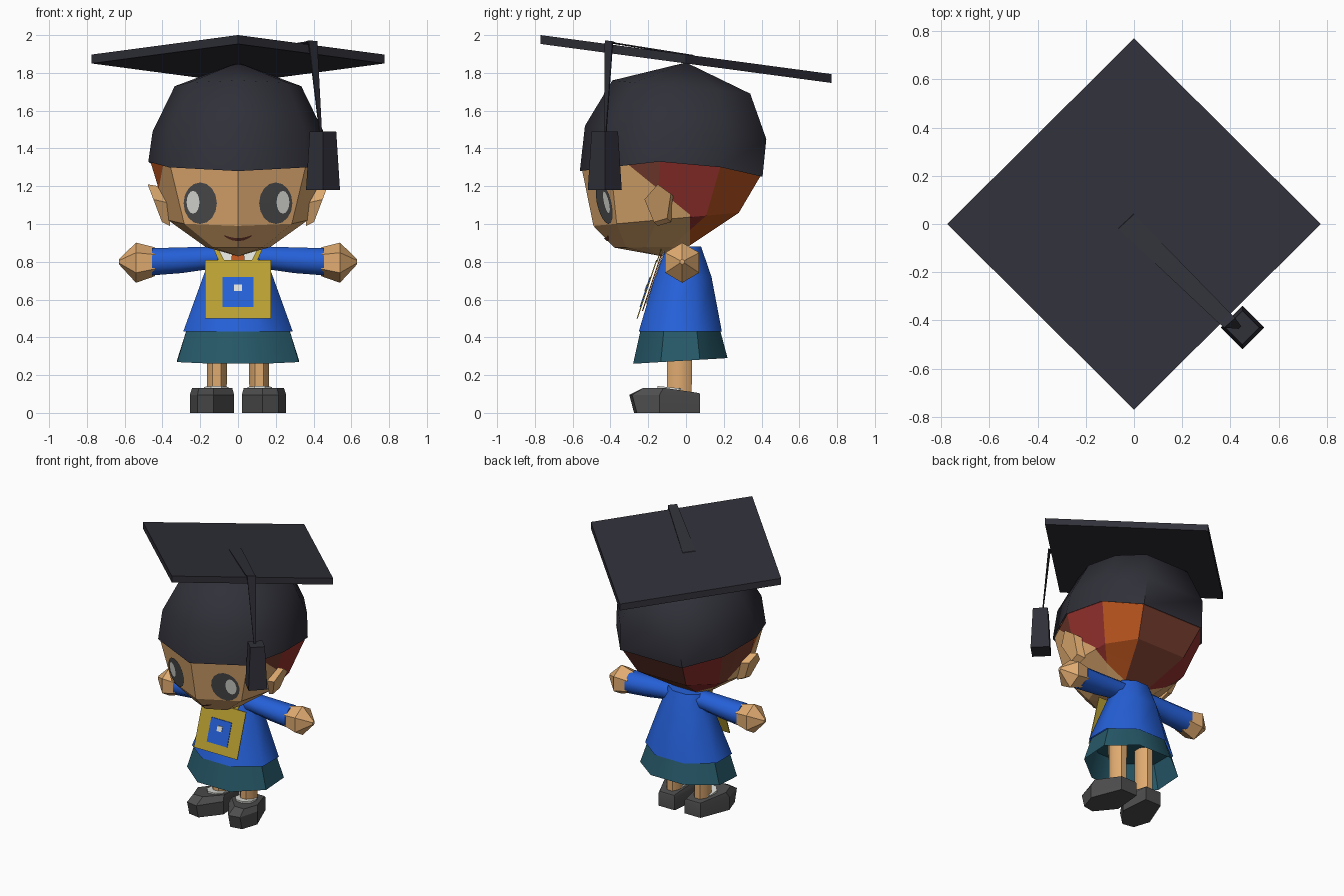
import bpy, bmesh, math
from mathutils import Vector
from mathutils.bvhtree import BVHTree

if "Cube" in bpy.data.objects:
    bpy.data.objects.remove(bpy.data.objects["Cube"])

COLOURS = {
    "skin": (225, 172, 113), "cap_black": (48, 48, 57), "hair_red": (150, 50, 46),
    "hair_orange": (186, 84, 30), "hair_brown": (120, 62, 48), "shirt_blue": (37, 96, 216),
    "skirt_teal": (38, 88, 104), "badge_gold": (186, 160, 50), "shoe_grey": (78, 78, 78),
    "white": (225, 225, 220)}
NAMES = list(COLOURS)
MATS = {}
for n, rgb in COLOURS.items():
    MATS[n] = bpy.data.materials.new(n)
    MATS[n].diffuse_color = [((c / 255 + .055) / 1.055) ** 2.4 for c in rgb] + [1]


def finish(name, bm, mats, smooth=0, fix=True):
    if fix:
        bmesh.ops.recalc_face_normals(bm, faces=bm.faces)
    me = bpy.data.meshes.new(name)
    bm.to_mesh(me)
    bm.free()
    ob = bpy.data.objects.new(name, me)
    bpy.context.collection.objects.link(ob)
    for m in mats:
        me.materials.append(MATS[m])
    if smooth:
        bpy.ops.object.select_all(action='DESELECT')
        ob.select_set(True)
        bpy.context.view_layer.objects.active = ob
        bpy.ops.object.shade_smooth_by_angle(angle=math.radians(smooth))
    return ob


def loft_bm(rings, start=True, end=True):
    """Skin rings of points; a one-point ring is a tip."""
    bm = bmesh.new()
    vs = [[bm.verts.new(p) for p in r] for r in rings]
    n = max(len(r) for r in rings)
    for a, b in zip(vs, vs[1:]):
        for j in range(n):
            k = (j + 1) % n
            f = []
            for v in (a[j % len(a)], a[k % len(a)], b[k % len(b)], b[j % len(b)]):
                if v not in f:
                    f.append(v)
            bm.faces.new(f).material_index = j
    if start and len(vs[0]) > 2:
        bm.faces.new(vs[0][::-1])
    if end and len(vs[-1]) > 2:
        bm.faces.new(vs[-1])
    return bm


def loft(name, rings, mat, smooth=0, start=True, end=True):
    bm = loft_bm(rings, start, end)
    for f in bm.faces:
        f.material_index = 0
    return finish(name, bm, [mat], smooth)


def ring(c, rx, ry, n=8, axis='z'):
    """Flat-sided ring with given half extents, across z or x."""
    pts = []
    for i in range(n):
        a = math.tau * (i + .5) / n
        u, v = [t / math.cos(math.pi / n) for t in (rx * math.cos(a), ry * math.sin(a))]
        pts.append(Vector(c) + Vector((u, v, 0) if axis == 'z' else (0, u, v)))
    return pts


def plate(name, pts, mat, thick=.006):
    """Thin plate through the points, thickened toward the back."""
    back = [Vector(p) + Vector((0, thick, 0)) for p in pts]
    return loft(name, [pts, back], mat)


# Nine-sided head section, from the front round the right side and back
HALF = [(0, -1), (.77, -.68), (1, -.13), (.92, .55), (.53, 1)]
SECTION = HALF + [(-x, y) for x, y in HALF[:0:-1]]
RIM = [1.28, 1.30, 1.33, 1.30, 1.25]
RIM += RIM[:0:-1]


def head_ring(hw, yf, yb, zf=0, zb=0, zs=None):
    out = []
    for i, (u, v) in enumerate(SECTION):
        t = (v + 1) / 2
        out.append((u * hw, yf + (yb - yf) * t, zs[i] if zs else zf + (zb - zf) * t))
    return out


# Head: facets get hair colours, then the hairline is cut and the face made skin
bm = loft_bm([[(0, -.13, .83)], head_ring(.17, -.38, .01, .875, .88),
              head_ring(.37, -.49, .28, .99, 1.06),
              head_ring(.465, -.55, .395, zs=[z + .005 for z in RIM]),
              head_ring(.43, -.5, .37, 1.42, 1.38)])
hair = [0, 3, 1, 2, 3, 1, 3, 2, 0]
for f in bm.faces:
    f.material_index = hair[f.material_index]
line_co, line_no = Vector((0, .02, 1.05)), Vector((0, .26, .32))
for co, no in ((line_co, line_no), (line_co, Vector((0, 1, 0)))):
    bmesh.ops.bisect_plane(bm, geom=bm.verts[:] + bm.edges[:] + bm.faces[:],
                           plane_co=co, plane_no=no)
for f in bm.faces:
    c = f.calc_center_median() - line_co
    if c.y < 0 and c.dot(line_no) < 0:
        f.material_index = 0
bmesh.ops.recalc_face_normals(bm, faces=bm.faces)
tree = BVHTree.FromBMesh(bm)
finish("head", bm, ["skin", "hair_red", "hair_orange", "hair_brown"])


def face_patch(name, cx, cz, rx, rz, mat, off, bend=0):
    """Oval patch laid on the face."""
    rings = []
    for s in (.02, .35, .7, 1):
        r = []
        for i in range(16):
            a = math.tau * i / 16
            x, z = cx + s * rx * math.cos(a), cz + s * rz * math.sin(a)
            z += bend * (x - cx) ** 2
            hit = tree.ray_cast(Vector((x, -2, z)), Vector((0, 1, 0)))[0]
            r.append((x, (hit.y if hit else -.4) - off, z))
        rings.append(r)
    p = loft_bm(rings, True, False)
    for f in p.faces:
        f.material_index = 0
    p.normal_update()
    if sum(f.normal.y for f in p.faces) > 0:
        bmesh.ops.reverse_faces(p, faces=p.faces)
    finish(name, p, [mat], fix=False)


for s, side in ((1, "right"), (-1, "left")):
    face_patch(side + "_eye", s * .2, 1.11, .088, .11, "shoe_grey", .006)
    face_patch(side + "_eye_shine", s * .238, 1.115, .034, .06, "white", .011)
face_patch("mouth", 0, .917, .075, .008, "hair_brown", .006, 4)

# Cap, tilted board and tassel
loft("cap", [head_ring(.475, -.562, .405, zs=RIM), head_ring(.452, -.535, .425, 1.52, 1.45),
             head_ring(.335, -.39, .34, 1.76, 1.69), [(0, 0, 1.855)]],
     "cap_black", 50, start=False)
corners = [(.775, 0), (0, .77), (-.775, 0), (0, -.77)]
loft("cap_board", [[(x, y, z - .134 * y) for x, y in corners] for z in (1.85, 1.897)], "cap_black")
strip = [[(-.065, -.02, 1.902), (0, .04, 1.895)], [(.35, -.41, 1.965), (.40, -.37, 1.96)],
         [(.375, -.43, 1.972), (.42, -.39, 1.968)], [(.435, -.435, 1.48), (.445, -.425, 1.48)]]
loft("tassel_cord", [[a, b, (b[0] - .004, b[1] + .004, b[2] - .008),
                      (a[0] - .004, a[1] + .004, a[2] - .008)] for a, b in strip], "cap_black")
loft("tassel", [[(.45 + r * x, -.43 + r * y, z) for x, y in ((1, 0), (0, 1), (-1, 0), (0, -1))]
                for r, z in ((.09, 1.18), (.07, 1.49))], "cap_black")

# Neck, shirt and open skirt
loft("neck", [ring((0, -.03, .78), .06, .06), ring((0, -.06, .9), .06, .06)], "skin", 50)
loft("shirt", [ring((0, -.03, .43), .29, .22), ring((0, -.015, .72), .185, .15),
               ring((0, -.01, .88), .125, .09)], "shirt_blue", 50, start=False)
loft("skirt", [[p + Vector((0, 0, .06 * p.y)) for p in ring((0, -.03, .277), .322, .25)],
               ring((0, -.03, .44), .272, .21)], "skirt_teal", 50, start=False)


def chest(x, z, off):
    """Point in front of the sloping chest."""
    return (x, -.10 - .15 * (.88 - z) / .45 - off, z)


def chest_plate(name, pts, mat, off):
    plate(name, [chest(x, z, off) for x, z in pts], mat)


# Collar, tie and hanging badge
chest_plate("shirt_front", [(-.1, .87), (.1, .87), (.09, .74), (0, .58), (-.09, .74)], "white", .012)
chest_plate("tie", [(-.03, .87), (.03, .87), (.05, .62), (0, .54), (-.05, .62)], "hair_orange", .02)


def square(x, lo, hi):
    return [(-x, lo), (x, lo), (x, hi), (-x, hi)]


chest_plate("badge", square(.176, .5, .81), "badge_gold", .035)
chest_plate("badge_panel", square(.083, .56, .72), "shirt_blue", .039)
chest_plate("badge_dot", square(.02, .645, .68), "white", .043)

# Paired parts
for s, side in ((1, "right"), (-1, "left")):
    chest_plate(side + "_badge_strap", [(s * .07, .80), (s * .1, .80), (s * .13, .87), (s * .105, .87)],
                "badge_gold", .03)

    def limb(name, rows, mat, n, smooth):
        rings = [ring((s * x, -.02, z), ry, rz, n, 'x') for x, z, ry, rz in rows]
        return loft(side + name, rings, mat, smooth)
    limb("_sleeve", [(.04, .82, .07, .06), (.16, .82, .07, .06), (.3, .808, .075, .068),
                     (.455, .80, .085, .072)], "shirt_blue", 8, 50)
    limb("_hand", [(.44, .80, .078, .066), (.54, .795, .09, .092), (.63, .80, .012, .012)],
         "skin", 6, 0)
    loft(side + "_leg", [ring((s * .112, -.035, .1), .052, .065), ring((s * .112, -.035, .44), .055, .068)],
         "skin", 50)
    # Ear: flat fan with a raised outer rim
    ear = [(-.22, 1.13), (-.15, 1.21), (-.08, 1.16), (-.10, 1.03), (-.17, 1.01)]
    loft(side + "_ear", [[(s * .36, y + .02, z - .02) for y, z in ear],
                         [(s * (.41 + .38 * (z - 1.03)), y, z) for y, z in ear]], "skin")
    # Shoe: splayed sole outline with a smaller sloping top
    sole = [(.04, .075), (.17, .075), (.255, -.14), (.215, -.26), (.13, -.275), (.02, -.14)]
    toe = [(x, y - .025 if y < -.2 else y) for x, y in sole]
    top = [(.13 + (x - .13) * .9, .07 if y > 0 else max(y + .02, -.225)) for x, y in sole]
    loft(side + "_shoe", [[(s * x, y, 0) for x, y in sole], [(s * x, y, .095) for x, y in toe],
                          [(s * x, y, .105 if y > 0 else .133) for x, y in top]], "shoe_grey", 30)
    sock = ring((s * .115, -.07, .122), .065, .08)
    loft(side + "_sock", [sock, [p + Vector((0, 0, .012 - .1 * (p.y + .07))) for p in sock]], "white")

for m in bpy.data.materials:
    if m.users and not m.is_grease_pencil:
        m.use_nodes = True
        m.node_tree.nodes["Principled BSDF"].inputs["Base Color"].default_value = m.diffuse_color
